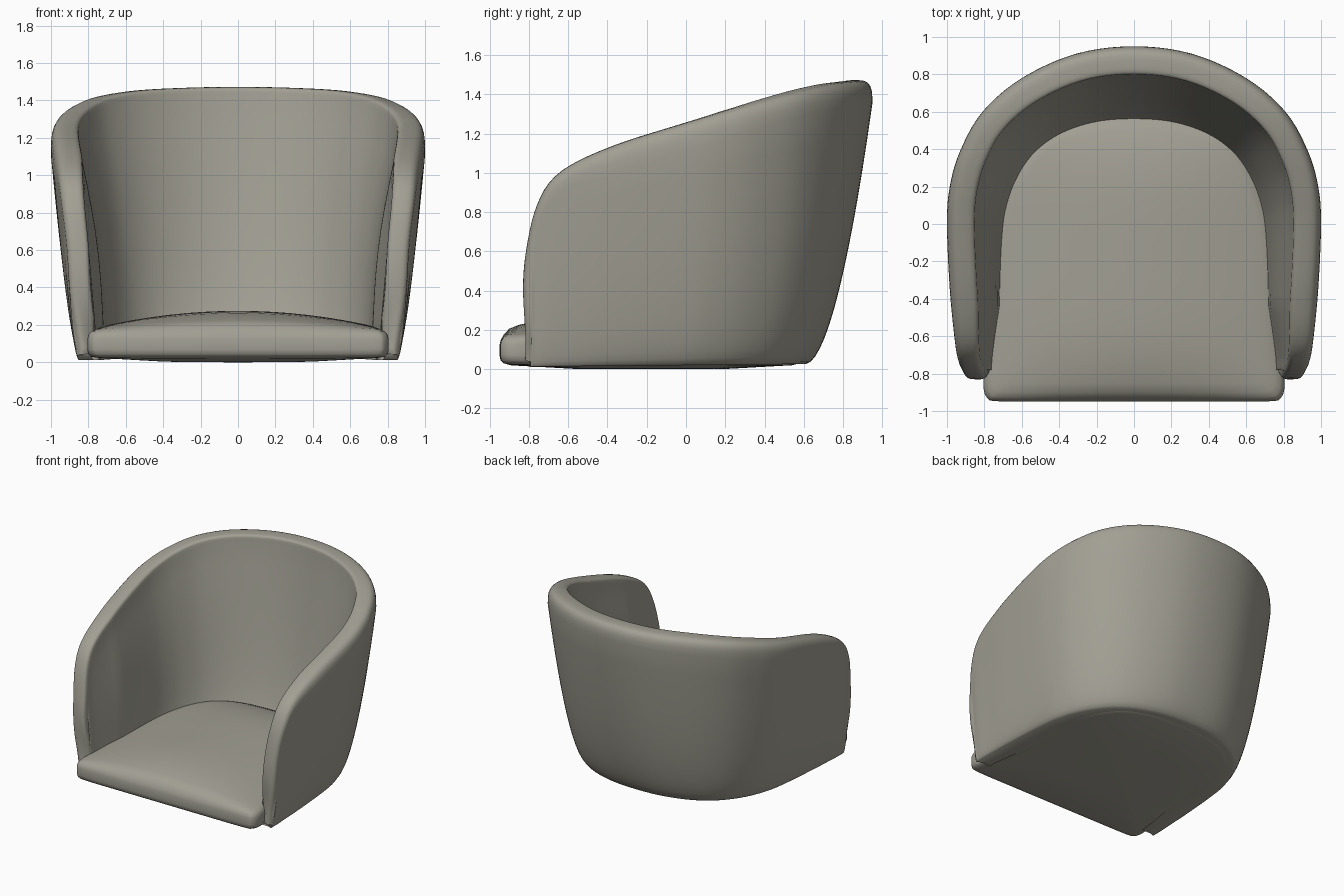
import bpy, bmesh
from math import sin, cos, pi, copysign
from mathutils import Vector

if "Cube" in bpy.data.objects:
    bpy.data.objects.remove(bpy.data.objects["Cube"])

mat = bpy.data.materials.new("warm grey upholstery")
mat.diffuse_color = (0.36, 0.35, 0.295, 1)
mat.use_nodes = True
mat.node_tree.nodes["Principled BSDF"].inputs["Base Color"].default_value = mat.diffuse_color


def spline(rows, steps):
    """Catmull-Rom through rows of any width."""
    out = []
    for i in range(len(rows) - 1):
        p = [rows[max(0, min(len(rows) - 1, i + k))] for k in (-1, 0, 1, 2)]
        for s in range(steps):
            t = s / steps
            out.append([0.5 * (2 * b + (c - a) * t + (2 * a - 5 * b + 4 * c - d) * t * t
                               + (3 * b - a - 3 * c + d) * t ** 3) for a, b, c, d in zip(*p)])
    out.append(list(rows[-1]))
    return out


def skin(name, loops, angle):
    """Bridge closed loops of equal length and cap both ends."""
    bm = bmesh.new()
    vs = [[bm.verts.new(p) for p in loop] for loop in loops]
    n = len(vs[0])
    for a, b in zip(vs, vs[1:]):
        for j in range(n):
            k = (j + 1) % n
            bm.faces.new((a[j], a[k], b[k], b[j]))
    bm.faces.new(vs[0])
    bm.faces.new(vs[-1])
    bmesh.ops.recalc_face_normals(bm, faces=bm.faces)
    me = bpy.data.meshes.new(name)
    bm.to_mesh(me)
    bm.free()
    ob = bpy.data.objects.new(name, me)
    bpy.context.collection.objects.link(ob)
    me.materials.append(mat)
    bpy.ops.object.select_all(action='DESELECT')
    ob.select_set(True)
    bpy.context.view_layer.objects.active = ob
    bpy.ops.object.shade_smooth_by_angle(angle=angle)
    return ob


# Wrap-around shell: rim x, y, z and bottom x, y, from arm front to centre back
half = [(.86, -.79, .04, .845, -.795), (.895, -.785, .3, .85, -.785), (.915, -.765, .6, .85, -.765),
        (.94, -.71, .82, .85, -.71), (.96, -.60, .97, .845, -.60), (.985, -.35, 1.09, .835, -.40),
        (1.0, 0, 1.20, .81, -.10), (.985, .20, 1.255, .78, .08), (.93, .39, 1.303, .71, .26),
        (.81, .60, 1.352, .59, .42), (.60, .78, 1.385, .43, .53), (.31, .91, 1.40, .22, .595),
        (0, .95, 1.405, 0, .61)]
rows = half + [(-a, b, c, -d, e) for a, b, c, d, e in half[-2::-1]]
st = spline(rows, 5)
N, V, C, CAP = len(st), 14, 14, .05
loops = []
for i, (rx, ry, rz, bx, by) in enumerate(st):
    p, q = st[max(i - 1, 0)], st[min(i + 1, N - 1)]
    n = Vector((q[4] - p[4], p[3] - q[3], 0)).normalized()
    tan = Vector((q[0] - p[0], q[1] - p[1], q[2] - p[2])).normalized()
    d = n.cross(tan).normalized()
    ramp = max(0, min(1, (ry + .8) / .4))
    w = .115 + .035 * ramp - .04 * max(0, 1 - rz / .2)
    z0 = .012 + .014 * (by + .8) / 1.4
    lift = .035 * max(0, n.y)
    # the outer side of the rim is rounded more softly than the inner side
    drop = .09 * ramp * (1 - .45 * max(0, n.y))
    bulge = .045 * ramp * abs(n.x)
    outer, inner = [], []
    for k in range(V + 1):
        t = (k / V) ** 1.8
        f = t ** .55
        o = Vector((bx + (rx - bx) * f, by + (ry - by) * f, z0 + (rz - z0) * t))
        outer.append(o - Vector((0, 0, drop * t)))
        inner.append(o - n * (w + bulge * sin(pi * t)) + Vector((0, 0, lift * t)))
    cap = []
    end = inner[-1] + Vector((0, 0, -lift - drop))
    for k in range(1, C):
        a = pi * k / C
        first = k < C / 2
        u = copysign(abs(cos(a)) ** (.7 if first else .5), cos(a))
        h = CAP + (drop if first else drop + lift)
        m = outer[-1] + (inner[-1] - outer[-1]) * ((1 - u) / 2)
        if first:
            m.z = outer[-1].z
            up = d * CAP + Vector((0, 0, drop + lift / 2))
            cap.append(m + up * sin(a) ** .6)
        else:
            m.z = inner[-1].z - lift / 2 * sin(a) ** .5
            dz = (inner[-1].z - lift) - (outer[-1].z + drop)
            cap.append(m + d * CAP * sin(a) ** .5)
    loops.append(outer + cap + inner[::-1])
skin("shell", loops, 1.0)

# Seat cushion: rounded outline, stacked rings with a crowned top
edge = [(0, -.95), (.4, -.95), (.72, -.948), (.785, -.93), (.805, -.87), (.80, -.78), (.79, -.5),
        (.775, -.1), (.72, .15), (.63, .36), (.48, .51), (.25, .585), (0, .60)]
outline = spline(edge, 4)
outline += [[-x, y] for x, y in outline[-2:0:-1]]


def ring(inset, z, crown):
    sx, cy = 1 - inset / .8, -.18
    sy = 1 - inset / .78
    pts = []
    for x, y in outline:
        X, Y = x * sx, cy + (y - cy) * sy
        dome = max(0, 1 - (X / .8) ** 2) * max(0, 1 - ((Y - cy) / .8) ** 4)
        pts.append((X, Y, z + crown * dome))
    return pts


prof = [(.75, .015, -.015), (.4, .015, -.015), (.06, .025, -.015), (.02, .03, 0), (.005, .045, 0),
        (0, .07, 0), (0, .125, 0), (.007, .15, 0), (.022, .165, .05), (.05, .172, .1)]
prof += [(i, .175, .1) for i in (.1, .2, .3, .4, .5, .6, .7, .76)]
skin("seat", [ring(*r) for r in prof], .9)
